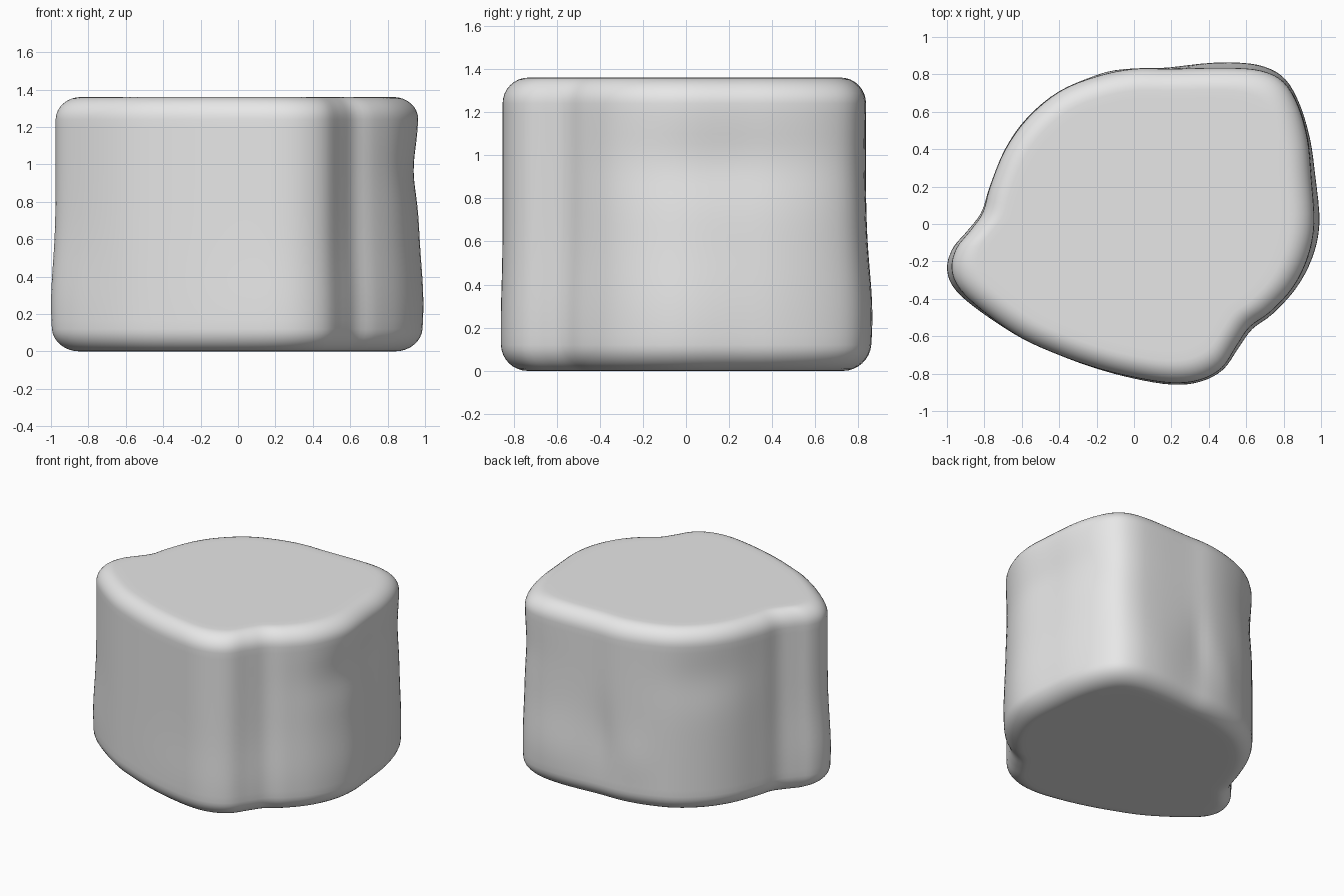
import bpy, bmesh, math
from mathutils import Vector

default_cube = bpy.data.objects.get("Cube")
if default_cube:
    bpy.data.objects.remove(default_cube, do_unlink=True)

HEIGHT = 1.36
EDGE_IN, EDGE_UP = 0.14, 0.12

# Plan outline of the block, counter-clockwise from the +x side
OUTLINE = [
    (.965, 0), (.95, .25), (.93, .45), (.88, .63), (.8, .76), (.68, .82),
    (.5, .835), (.2, .83), (0, .83), (-.2, .79), (-.4, .71), (-.57, .57),
    (-.69, .4), (-.77, .2), (-.81, .06), (-.88, -.04), (-.95, -.13),
    (-.975, -.24), (-.93, -.35), (-.79, -.48), (-.6, -.61), (-.4, -.7),
    (-.2, -.77), (0, -.82), (.2, -.85), (.35, -.835), (.47, -.77),
    (.55, -.65), (.62, -.55), (.73, -.47), (.85, -.34), (.93, -.18),
]

# Swellings and hollows: angle, height, angular width, vertical size, amount
BUMPS = [
    (0, .25, 28, .3, .027),
    (10, .97, 30, .17, -.03),
    (60, .25, 16, .3, .035),
    (82, .5, 6, .25, -.015),
    (100, .35, 8, .2, .01),
    (135, 1.0, 22, .2, -.02),
    (194, .25, 18, .3, .025),
    (285, .2, 30, .25, .01),
    (318, .2, 15, .3, .015),
]


def smooth_loop(points, steps):
    """Closed Catmull-Rom curve through the points."""
    pts = [Vector(p) for p in points]
    n = len(pts)
    loop = []
    for i in range(n):
        a, b, c, d = (pts[(i + k - 1) % n] for k in range(4))
        for s in range(steps):
            t = s / steps
            loop.append(0.5 * (2 * b + (c - a) * t
                               + (2 * a - 5 * b + 4 * c - d) * t * t
                               + (3 * b - a - 3 * c + d) * t ** 3))
    return loop


def swelling(point, z):
    angle = math.degrees(math.atan2(point.y, point.x))
    total = 0
    for direction, height, width, size, amount in BUMPS:
        turn = (angle - direction + 180) % 360 - 180
        total += amount * math.exp(-(turn / width) ** 2 - ((z - height) / size) ** 2)
    return 1 + total


def section_rings(corner_steps, wall_steps):
    """Pairs of plan scale and height, from the underside to the top."""
    corner = [(1 - EDGE_IN * (1 - math.sin(a)), EDGE_UP * (1 - math.cos(a)))
              for a in (math.pi / 2 * i / corner_steps for i in range(corner_steps + 1))]
    low = [(0.5, 0), (0.8, 0)] + corner
    high = [(scale, HEIGHT - z) for scale, z in reversed(low)]
    span = HEIGHT - 2 * EDGE_UP
    wall = [(1, EDGE_UP + span * i / wall_steps) for i in range(1, wall_steps)]
    return low + wall + high


# Stone block: stacked outlines bridged into a rounded body
bm = bmesh.new()
outline = smooth_loop(OUTLINE, 4)
rings = [[bm.verts.new((*(p * scale * swelling(p, z)), z)) for p in outline]
         for scale, z in section_rings(8, 24)]
count = len(outline)
for lower, upper in zip(rings, rings[1:]):
    for i in range(count):
        j = (i + 1) % count
        bm.faces.new((lower[i], lower[j], upper[j], upper[i]))
bm.faces.new(list(reversed(rings[0])))
bm.faces.new(rings[-1])
for face in bm.faces:
    face.smooth = True

mesh = bpy.data.meshes.new("stone_block")
bm.to_mesh(mesh)
bm.free()
stone = bpy.data.objects.new("stone_block", mesh)
bpy.context.collection.objects.link(stone)

# Plain grey stone
grey = bpy.data.materials.new("stone_grey")
grey.use_nodes = True
grey.diffuse_color = (0.8, 0.8, 0.8, 1)
shader = next(n for n in grey.node_tree.nodes if n.type == "BSDF_PRINCIPLED")
shader.inputs["Base Color"].default_value = grey.diffuse_color
mesh.materials.append(grey)
